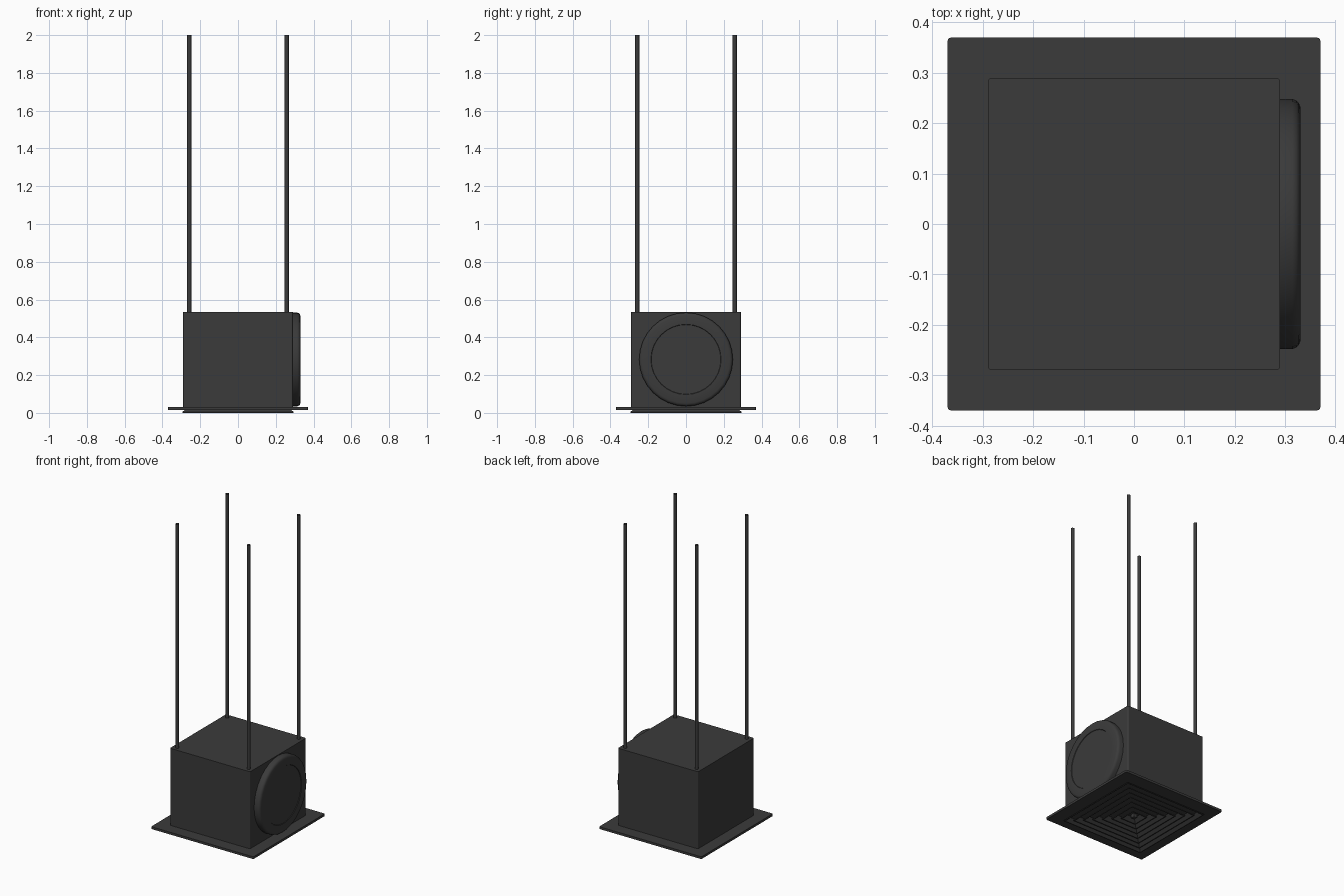
import bpy, bmesh, math
from mathutils import Matrix

cube = bpy.data.objects.get("Cube")
if cube:
    bpy.data.objects.remove(cube, do_unlink=True)

# One dark grey painted metal for everything
metal = bpy.data.materials.new("dark_grey_metal")
metal.use_nodes = True
grey = (0.043, 0.043, 0.043, 1)
metal.diffuse_color = grey
metal.node_tree.nodes["Principled BSDF"].inputs["Base Color"].default_value = grey


def finish(bm, name):
    bmesh.ops.recalc_face_normals(bm, faces=bm.faces)
    mesh = bpy.data.meshes.new(name)
    bm.to_mesh(mesh)
    bm.free()
    mesh.materials.append(metal)
    ob = bpy.data.objects.new(name, mesh)
    bpy.context.collection.objects.link(ob)
    return ob


def revolve(name, profile, sides, closed=False, caps=True, corner=0, matrix=None):
    """Sweep (radius, z) points round z; four sides give a square of that half width."""
    bm = bmesh.new()
    square = sides == 4
    scale = math.sqrt(2) if square else 1
    turn = math.pi / 4 if square else 0
    rings = []
    for r, z in profile:
        angles = [turn + 2 * math.pi * i / sides for i in range(sides)]
        rings.append([bm.verts.new((r * scale * math.cos(a), r * scale * math.sin(a), z))
                      for a in angles])
    pairs = list(zip(rings, rings[1:]))
    if closed:
        pairs.append((rings[-1], rings[0]))
    for low, high in pairs:
        for i in range(sides):
            j = (i + 1) % sides
            bm.faces.new((low[i], low[j], high[j], high[i]))
    if caps and not closed:
        bm.faces.new(rings[0])
        bm.faces.new(rings[-1])
    if corner:
        upright = [e for e in bm.edges
                   if abs(e.verts[0].co.z - e.verts[1].co.z) > 0.001]
        bmesh.ops.bevel(bm, geom=upright, offset=corner, segments=3,
                        profile=0.5, affect='EDGES')
    if matrix:
        bm.transform(matrix)
    return finish(bm, name)


def smooth(ob):
    bpy.ops.object.select_all(action='DESELECT')
    ob.select_set(True)
    bpy.context.view_layer.objects.active = ob
    bpy.ops.object.shade_smooth_by_angle(angle=math.radians(40))


# Plenum box
revolve("plenum_box", [(0.29, 0.026), (0.29, 0.535)], 4, corner=0.008)

# Flat ceiling flange around the box, open in the middle
revolve("ceiling_flange", [(0.37, 0.016), (0.37, 0.031), (0.28, 0.031), (0.28, 0.016)],
        4, closed=True, corner=0.008)

# Concentric sloping square louvres on the underside
count, step = 7, 0.04
for i in range(count):
    h = 0.295 - i * step
    revolve(f"louvre_{i + 1}", [(h, 0.003), (h, 0.008), (h - 0.026, 0.027),
                                (h - 0.029, 0.025), (h - 0.005, 0.003)], 4, closed=True)
revolve("louvre_centre", [(0.012, 0.004), (0.012, 0.027)], 4)

# Round duct collar on the side, with a slightly recessed cover
side = Matrix.Translation((0, 0, 0.283)) @ Matrix.Rotation(math.pi / 2, 4, 'Y')
collar = revolve("duct_collar", [(0.248, 0.28), (0.248, 0.314), (0.245, 0.322),
                                 (0.240, 0.327), (0.232, 0.330), (0.186, 0.330),
                                 (0.184, 0.327)], 32, matrix=side)
smooth(collar)

# Four hanging rods, open at the ends
for sx, fb in ((-1, -1), (1, -1), (-1, 1), (1, 1)):
    name = ("front" if fb < 0 else "back") + ("_left" if sx > 0 else "_right") + "_hanging_rod"
    rod = revolve(name, [(0.011, 0.53), (0.011, 2.0)], 12, caps=False,
                  matrix=Matrix.Translation((sx * 0.258, fb * 0.258, 0)))
    smooth(rod)

# Rest the lowest louvre edge on the ground
for ob in bpy.context.collection.objects:
    if ob.name.startswith("louvre"):
        ob.location.z = -0.003
